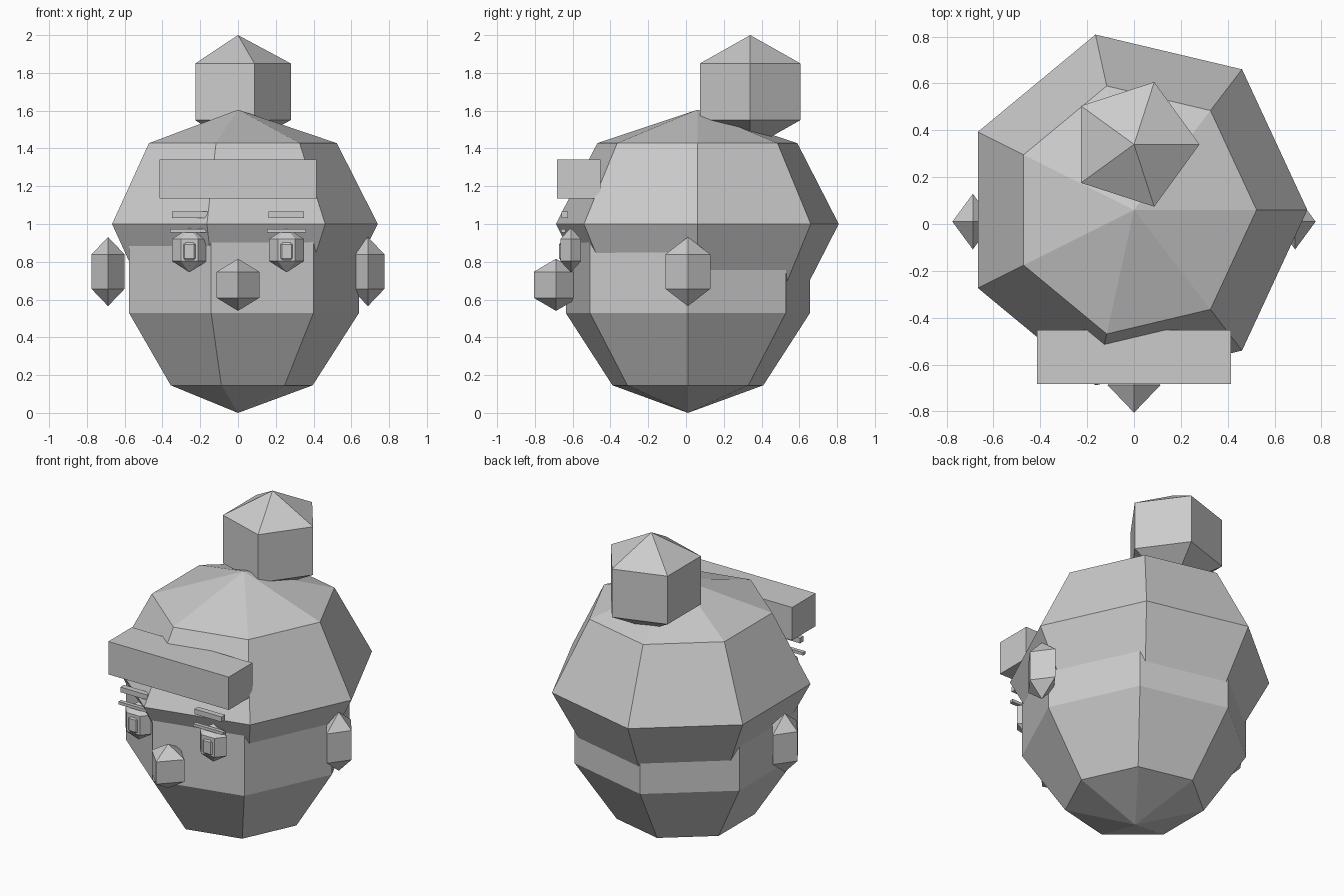
import bpy
import math

if "Cube" in bpy.data.objects:
    bpy.data.objects.remove(bpy.data.objects["Cube"])

grey = bpy.data.materials.new("plain_grey")
grey.diffuse_color = (0.6, 0.6, 0.6, 1)
grey.use_nodes = True
grey.node_tree.nodes["Principled BSDF"].inputs["Base Color"].default_value = grey.diffuse_color


def make(name, verts, faces, loc):
    mesh = bpy.data.meshes.new(name)
    mesh.from_pydata(verts, [], faces)
    mesh.materials.append(grey)
    obj = bpy.data.objects.new(name, mesh)
    obj.location = loc
    bpy.context.collection.objects.link(obj)
    return obj


def ball(name, loc, radii, segments, rings):
    """Faceted sphere: first vertex of each ring points along +x."""
    rx, ry, rz = radii
    verts = [(0, 0, rz)]
    for i in range(1, rings):
        t = math.pi * i / rings
        for j in range(segments):
            a = 2 * math.pi * j / segments
            verts.append((rx * math.sin(t) * math.cos(a),
                          ry * math.sin(t) * math.sin(a), rz * math.cos(t)))
    verts.append((0, 0, -rz))
    last = len(verts) - 1
    faces = []
    for j in range(segments):
        k = (j + 1) % segments
        faces.append((0, 1 + j, 1 + k))
        for i in range(rings - 2):
            a, b = 1 + i * segments, 1 + (i + 1) * segments
            faces.append((a + j, b + j, b + k, a + k))
        base = 1 + (rings - 2) * segments
        faces.append((last, base + k, base + j))
    return make(name, verts, faces, loc)


def box(name, loc, size):
    x, y, z = (s / 2 for s in size)
    verts = [(i, j, k) for i in (-x, x) for j in (-y, y) for k in (-z, z)]
    faces = [(0, 1, 3, 2), (4, 6, 7, 5), (0, 4, 5, 1),
             (2, 3, 7, 6), (0, 2, 6, 4), (1, 5, 7, 3)]
    return make(name, verts, faces, loc)


# Head, hair and bun
ball("head", (0, 0.01, 0.765), (0.673, 0.697, 0.765), 7, 5)
ball("hair", (0, 0.06, 1.0), (0.74, 0.768, 0.605), 7, 4)
ball("hair_bun", (0, 0.34, 1.70), (0.323, 0.323, 0.30), 5, 3)
box("fringe", (0, -0.568, 1.238), (0.83, 0.232, 0.205))

# Nose
ball("nose", (0, -0.688, 0.678), (0.13, 0.136, 0.138), 4, 3)

# Paired features
for side, s in (("left", -1), ("right", 1)):
    ball(side + "_ear", (s * 0.688, 0.01, 0.748), (0.101, 0.137, 0.183), 4, 3)
    ball(side + "_eye", (s * 0.257, -0.61, 0.862), (0.106, 0.073, 0.118), 6, 3)
    ball(side + "_iris", (s * 0.257, -0.645, 0.855), (0.058, 0.035, 0.075), 6, 3)
    box(side + "_eyelash", (s * 0.257, -0.65, 0.964), (0.205, 0.024, 0.018))
    box(side + "_eyebrow", (s * 0.255, -0.642, 1.049), (0.188, 0.035, 0.032))
